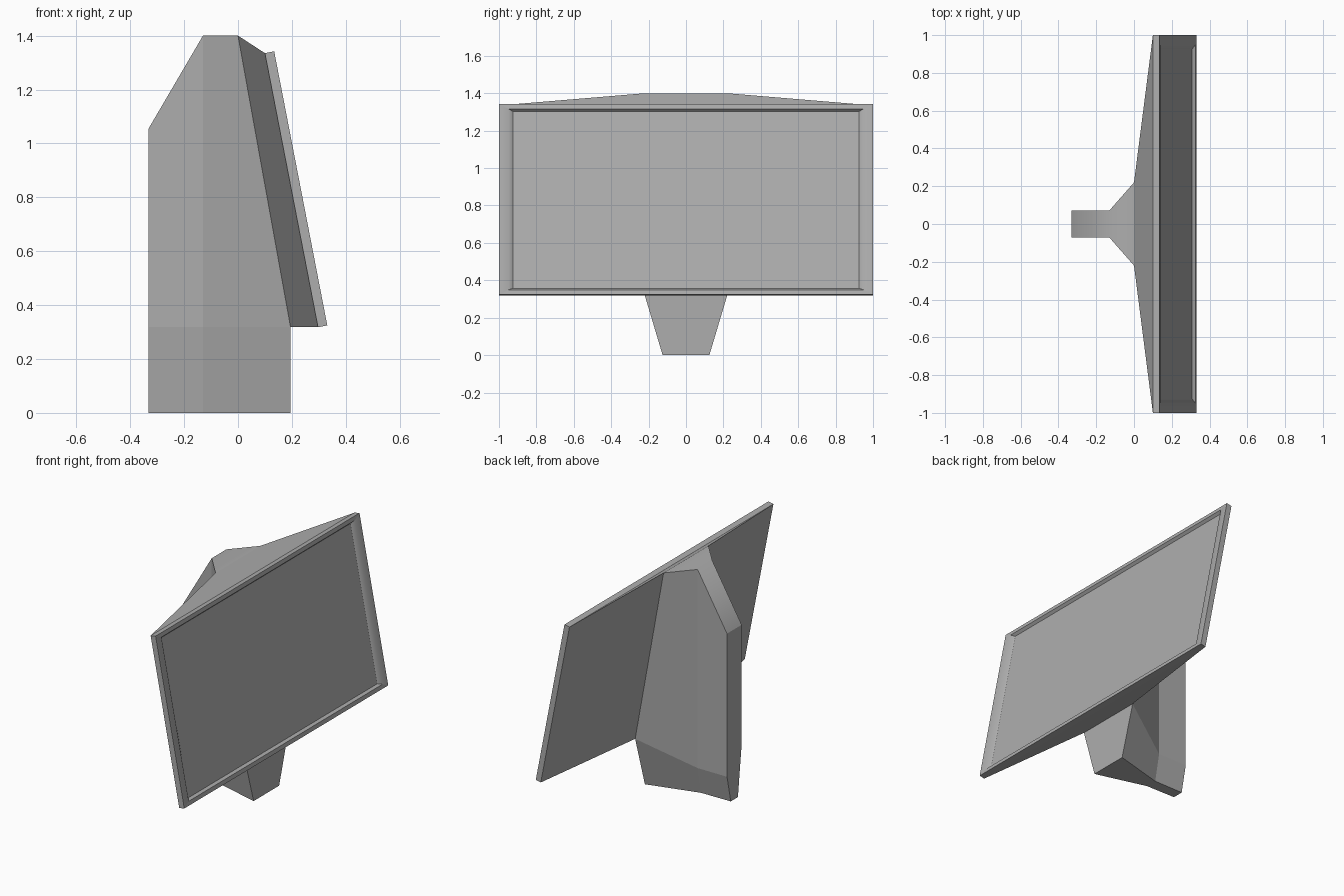
import bpy
import bmesh
from mathutils import Vector

cube = bpy.data.objects.get("Cube")
if cube:
    bpy.data.objects.remove(cube)

# Single mid grey material
GREY = (0.42, 0.42, 0.42, 1)
grey = bpy.data.materials.new("mid grey")
grey.use_nodes = True
grey.diffuse_color = GREY
grey.node_tree.nodes["Principled BSDF"].inputs["Base Color"].default_value = GREY


def loft(name, rings, end_cap=None, soft=lambda a, b: False):
    """Skin a closed solid through rings; edges matching soft are shaded smooth."""
    bm = bmesh.new()
    loops = [[bm.verts.new(p) for p in ring] for ring in rings]
    n = len(loops[0])
    for a, b in zip(loops, loops[1:]):
        for i in range(n):
            j = (i + 1) % n
            bm.faces.new((a[i], a[j], b[j], b[i]))
    bm.faces.new(loops[0])
    for cap in end_cap or [range(n)]:
        bm.faces.new([loops[-1][i] for i in cap])
    bmesh.ops.recalc_face_normals(bm, faces=bm.faces)
    for face in bm.faces:
        face.smooth = True
    for edge in bm.edges:
        edge.smooth = soft(edge.verts[0].co, edge.verts[1].co)
    mesh = bpy.data.meshes.new(name)
    bm.to_mesh(mesh)
    bm.free()
    mesh.materials.append(grey)
    obj = bpy.data.objects.new(name, mesh)
    bpy.context.collection.objects.link(obj)


# Key heights and half widths
TOP, SHOULDER, LOW, DROP = 1.40, 1.055, 0.318, 0.167
SPINE_X, NECK_X, FRONT_X = -0.332, -0.13, 0.195
NECK_W, FLARE_W = 0.072, 0.22


def post_ring(half, left_z=None):
    """Mirror (x, half width, z) points; left_z gives the +y side other heights."""
    heights = left_z or [z for x, w, z in half]
    mirrored = [(x, w, h) for (x, w, z), h in zip(half, heights)]
    return [(x, -w, z) for x, w, z in half] + mirrored[::-1]


# Support post: narrow spine flaring towards the screen, tapered foot
# whose crease drops lower on the +y side
loft("support_post", [
    post_ring([(SPINE_X, 0.035, 0), (NECK_X, 0.037, 0), (FRONT_X, 0.125, 0)]),
    post_ring([(SPINE_X, NECK_W, LOW), (NECK_X, NECK_W, LOW), (FRONT_X, FLARE_W, LOW)],
              left_z=[DROP, DROP, LOW]),
    post_ring([(SPINE_X, NECK_W, SHOULDER), (NECK_X, NECK_W, TOP), (0, FLARE_W, TOP)]),
], end_cap=[(0, 1, 4, 5), (1, 2, 3, 4)],
    soft=lambda a, b: min(a.z, b.z) > TOP - 0.01 and max(a.x, b.x) < NECK_X + 0.01)

# Screen plane, leaning back
back_top = Vector((0.10, 0, 1.335))
back_low = Vector((0.297, 0, LOW))
length = (back_low - back_top).length
down = (back_low - back_top).normalized()
out = Vector((-down.z, 0, down.x))
RIM = 0.05


def screen_ring(inset_y, inset_v, depth):
    y = 1 - inset_y
    return [back_top + down * v + out * depth + Vector((0, s, 0))
            for v, s in ((inset_v, -y), (inset_v, y),
                         (length - inset_v, y), (length - inset_v, -y))]


# Rear housing: wedge from the post out to the screen edges
loft("rear_housing", [
    [(0, -FLARE_W, TOP), (0, FLARE_W, TOP),
     (FRONT_X, FLARE_W, LOW), (FRONT_X, -FLARE_W, LOW)],
    screen_ring(0, 0, 0),
])

# Screen panel with raised rim and bevelled recess, soft at the rim sides
loft("screen_panel", [
    screen_ring(0, 0, 0),
    screen_ring(0, 0, 0.035),
    screen_ring(RIM, 0.025, 0.035),
    screen_ring(0.074, 0.036, 0.018),
], soft=lambda a, b: abs(a.y - b.y) < 0.01 and abs(abs(a.y) - 1 + RIM) < 0.01)
